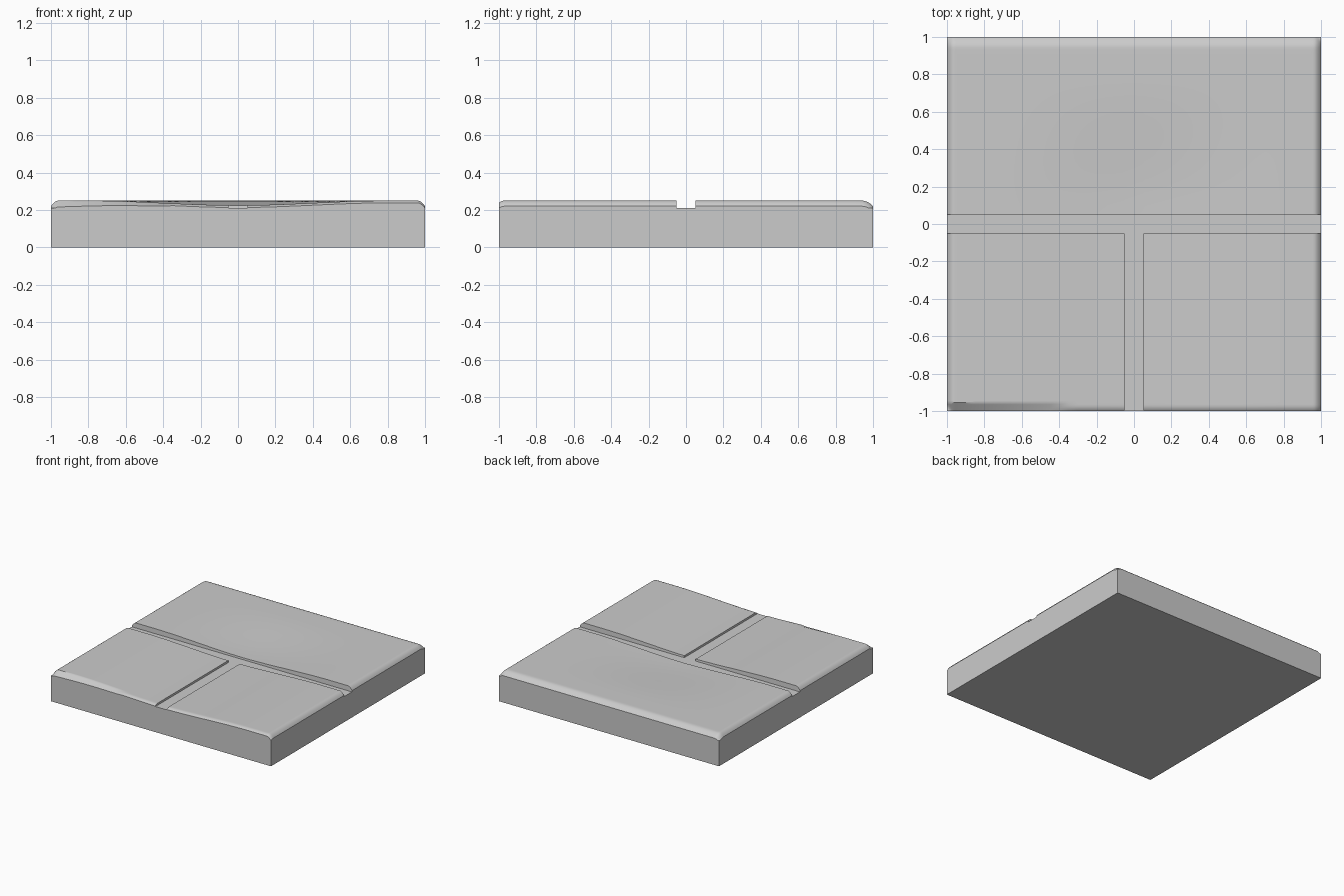
import bpy, bmesh

if "Cube" in bpy.data.objects:
    bpy.data.objects.remove(bpy.data.objects["Cube"])

FLOOR, TOP = 0.21, 0.25
GROOVE, WALL = 0.05, 0.002


def smooth(t):
    t = max(0.0, min(1.0, t))
    return t * t * (3 - 2 * t)


def edge_drop(distance, width, depth):
    # Rounded wear that falls away towards an outer edge
    t = max(0.0, 1 - distance / width)
    return depth * t * t


def height(x, y):
    # Grooves form a T between the three slabs
    if abs(y) < GROOVE + 0.001 or (y < 0 and abs(x) < GROOVE + 0.001):
        return FLOOR
    # Worn hollow through the middle, fading out towards the back
    hollow = 0.025 * (1 - smooth(abs(x) / 0.8)) * (1 - smooth((y - 0.1) / 0.7))
    z = TOP - hollow
    z -= edge_drop(1 - abs(x), 0.04, 0.03)
    z -= edge_drop(1 - y, 0.06, 0.03)
    # Front left edge is more heavily chipped
    if x < -0.36:
        z -= 0.035 * max(0.0, 1 - (y + 1) / 0.045) * (0.45 - 0.55 * (x + 0.36) / 0.64)
    else:
        z -= edge_drop(y + 1, 0.03, 0.012)
    return max(FLOOR, z)


def samples():
    # Grid lines, packed closely at the rims and groove walls
    half = [0, 0.025, GROOVE, GROOVE + WALL, 0.1]
    half += [0.15 + 0.05 * i for i in range(16)]
    half += [0.93, 0.945, 0.955, 0.965, 0.975, 0.985, 0.993, 1.0]
    return sorted({round(s * v, 4) for v in half for s in (-1, 1)})


# Worn stone top with grooves
bm = bmesh.new()
lines = samples()
rows = [[bm.verts.new((x, y, height(x, y))) for x in lines] for y in lines]
for j in range(len(lines) - 1):
    for i in range(len(lines) - 1):
        bm.faces.new((rows[j][i], rows[j][i + 1], rows[j + 1][i + 1], rows[j + 1][i]))

# Straight sides and flat underside
rim = [e for e in bm.edges if e.is_boundary]
new = bmesh.ops.extrude_edge_only(bm, edges=rim)["geom"]
for v in new:
    if isinstance(v, bmesh.types.BMVert):
        v.co.z = 0
bottom = [e for e in new if isinstance(e, bmesh.types.BMEdge)]
bmesh.ops.contextual_create(bm, geom=bottom)
bmesh.ops.recalc_face_normals(bm, faces=bm.faces)

mesh = bpy.data.meshes.new("paving_tile")
bm.to_mesh(mesh)
bm.free()
tile = bpy.data.objects.new("paving_tile", mesh)
bpy.context.collection.objects.link(tile)
bpy.context.view_layer.objects.active = tile
tile.select_set(True)
bpy.ops.object.shade_smooth_by_angle(angle=0.6)
